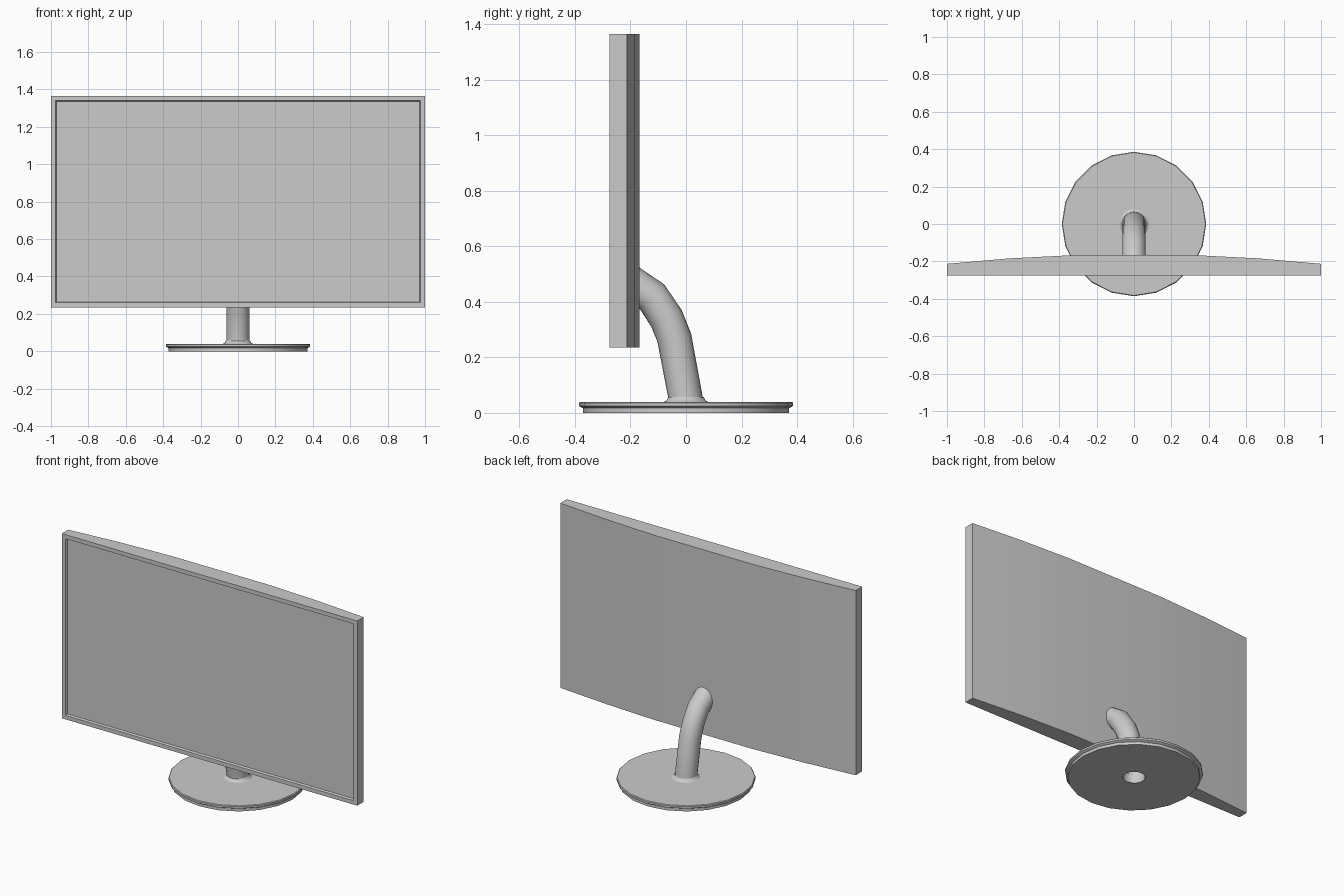
import bpy, bmesh, math
from mathutils import Vector

if "Cube" in bpy.data.objects:
    bpy.data.objects.remove(bpy.data.objects["Cube"])

SIDES = 20


def finish(name, bm, smooth=35):
    bmesh.ops.recalc_face_normals(bm, faces=bm.faces)
    mesh = bpy.data.meshes.new(name)
    bm.to_mesh(mesh)
    bm.free()
    ob = bpy.data.objects.new(name, mesh)
    bpy.context.collection.objects.link(ob)
    bpy.ops.object.select_all(action='DESELECT')
    ob.select_set(True)
    bpy.context.view_layer.objects.active = ob
    bpy.ops.object.shade_smooth_by_angle(angle=math.radians(smooth))
    return ob


def skin(bm, rings):
    # join successive rings of points with quads
    loops = [[bm.verts.new(p) for p in ring] for ring in rings]
    for a, b in zip(loops, loops[1:]):
        for i in range(len(a)):
            j = (i + 1) % len(a)
            bm.faces.new((a[i], a[j], b[j], b[i]))
    return loops


def circle(centre, r, up=Vector((0, 1, 0)), n=SIDES):
    side = Vector((1, 0, 0))
    angles = [2 * math.pi * i / n for i in range(n)]
    return [Vector(centre) + r * (math.cos(a) * side + math.sin(a) * up) for a in angles]


# Panel: flat front, bowed back
back = [(-1, -.213), (-.667, -.184), (-.333, -.167),
        (.333, -.167), (.667, -.184), (1, -.213)]
outline = [(-1, -.275)] + back + [(1, -.275)]
bm = bmesh.new()
low, high = skin(bm, [[(x, y, z) for x, y in outline] for z in (.235, 1.365)])
bm.faces.new(low)
bm.faces.new(high)
bm.normal_update()
# Bezel and recessed display
front = min(bm.faces, key=lambda f: f.calc_center_median().y)
bmesh.ops.inset_region(bm, faces=[front], thickness=.035)
bmesh.ops.inset_region(bm, faces=[front], thickness=.007)
for v in front.verts:
    v.co.y = -.263
finish("screen_panel", bm)

# Base disc: turned profile with a stepped foot and a central hole
bm = bmesh.new()
profile = [(.063, 0), (.371, 0), (.371, .017), (.38, .021),
           (.386, .025), (.386, .036), (.382, .04), (.063, .04)]
skin(bm, [circle((0, 0, z), r) for r, z in profile])
finish("base_disc", bm, 30)

# Flared collar where the stem meets the base
bm = bmesh.new()
skin(bm, [circle((0, 0, z), r) for r, z in ((.08, .04), (.07, .045), (.0635, .058))])
finish("stem_collar", bm, 60)

# Bent hollow stem, open at the underside
path = [Vector(p) for p in ((0, 0, 0), (0, 0, .045), (0, -.042, .27), (0, -.07, .34),
                            (0, -.122, .418), (0, -.21, .477))]
rings = []
for i, p in enumerate(path):
    t = (path[min(i + 1, len(path) - 1)] - path[max(i - 1, 0)]).normalized()
    if i < 2:
        t = Vector((0, 0, 1))
    rings.append(circle(p, .0625, Vector((0, t.z, -t.y))))
bm = bmesh.new()
loops = skin(bm, rings)
bm.faces.new(loops[-1])
finish("stem", bm, 50)
